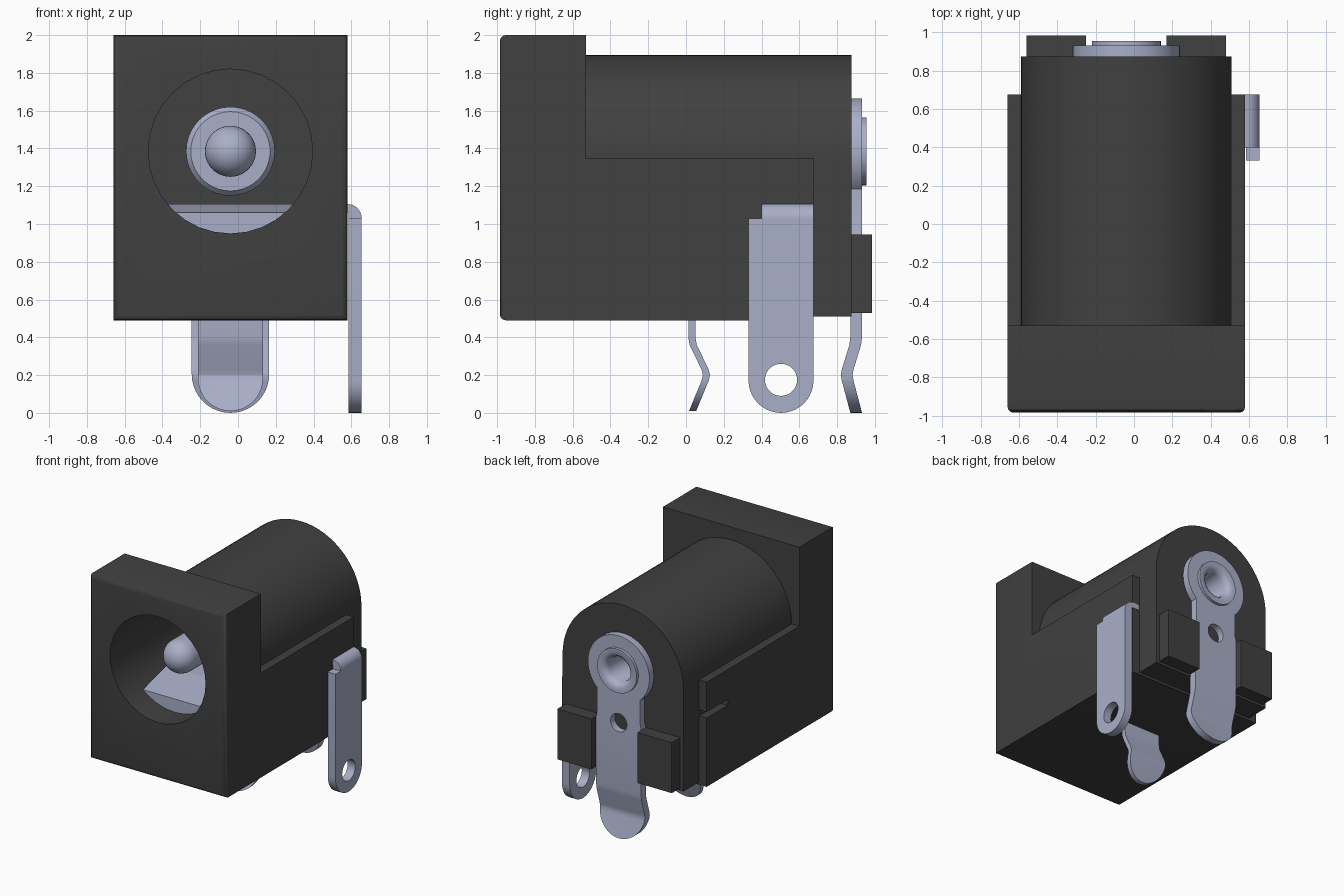
import bpy, bmesh
from math import sin, cos, pi, radians, sqrt

cube = bpy.data.objects.get("Cube")
if cube:
    bpy.data.objects.remove(cube, do_unlink=True)

CX = -0.04      # centre line of the housing
CZ = 1.385      # height of the socket axis


def material(name, rgb):
    m = bpy.data.materials.new(name)
    m.use_nodes = True
    m.diffuse_color = (*rgb, 1)
    m.node_tree.nodes["Principled BSDF"].inputs["Base Color"].default_value = (*rgb, 1)
    return m


PLASTIC = material("dark plastic", (0.052, 0.052, 0.052))
METAL = material("blue grey metal", (0.40, 0.43, 0.58))


def arc(ca, cb, r, start, end, n=16):
    angles = [radians(start + (end - start) * i / n) for i in range(n + 1)]
    return [(ca + r * cos(t), cb + r * sin(t)) for t in angles]


def circle(ca, cb, r, n=32):
    return arc(ca, cb, r, 0, 360, n)[:-1]


def finish(name, bm, mat):
    bmesh.ops.recalc_face_normals(bm, faces=bm.faces)
    mesh = bpy.data.meshes.new(name)
    bm.to_mesh(mesh)
    bm.free()
    mesh.materials.append(mat)
    ob = bpy.data.objects.new(name, mesh)
    bpy.context.collection.objects.link(ob)
    return ob


def prism(name, pts, axis, lo, hi, mat):
    """Extrude an outline: (y, z) along x, or (x, z) along y."""
    place = {"x": lambda a, b, t: (t, a, b), "y": lambda a, b, t: (a, t, b)}[axis]
    bm = bmesh.new()
    low = [bm.verts.new(place(a, b, lo)) for a, b in pts]
    high = [bm.verts.new(place(a, b, hi)) for a, b in pts]
    bm.faces.new(low)
    bm.faces.new(high)
    for i in range(len(pts)):
        j = (i + 1) % len(pts)
        bm.faces.new((low[i], low[j], high[j], high[i]))
    return finish(name, bm, mat)


def rect(a0, a1, b0, b1):
    return [(a0, b0), (a1, b0), (a1, b1), (a0, b1)]


def activate(ob):
    bpy.ops.object.select_all(action="DESELECT")
    ob.select_set(True)
    bpy.context.view_layer.objects.active = ob


def combine(ob, other, operation):
    mod = ob.modifiers.new("boolean", "BOOLEAN")
    mod.operation, mod.object, mod.solver = operation, other, "EXACT"
    activate(ob)
    bpy.ops.object.modifier_apply(modifier=mod.name)
    bpy.data.objects.remove(other, do_unlink=True)


def smooth(ob, angle=30):
    activate(ob)
    bpy.ops.object.shade_smooth_by_angle(angle=radians(angle))


def bend(ob, path):
    """Shift a flat strip in y along a path of (z, offset) points."""
    bm = bmesh.new()
    bm.from_mesh(ob.data)
    for z, _ in path:
        bmesh.ops.bisect_plane(bm, geom=bm.verts[:] + bm.edges[:] + bm.faces[:],
                               plane_co=(0, 0, z), plane_no=(0, 0, 1))
    for v in bm.verts:
        for (z0, d0), (z1, d1) in zip(path, path[1:]):
            if z0 <= v.co.z <= z1:
                v.co.y += d0 + (d1 - d0) * (v.co.z - z0) / (z1 - z0)
                break
    bm.to_mesh(ob.data)
    bm.free()


# Housing: front block and lower body, with softened front edges
side = [(-0.985, 0.49), (0.675, 0.49), (0.675, 1.35),
        (-0.53, 1.35), (-0.53, 2.0), (-0.985, 2.0)]
housing = prism("housing", side, "x", CX - 0.62, CX + 0.62, PLASTIC)
bm = bmesh.new()
bm.from_mesh(housing.data)
front = [e for e in bm.edges if all(v.co.y < -0.98 for v in e.verts)]
bmesh.ops.bevel(bm, geom=front, offset=0.03, segments=3, profile=0.5, affect="EDGES")
bm.to_mesh(housing.data)
bm.free()

# Arched barrel behind the front block
arch = [(CX - 0.55, 0.51), (CX + 0.55, 0.51)] + arc(CX, 1.345, 0.55, 0, 180, 32)
combine(housing, prism("barrel", arch, "y", -0.7, 0.875, PLASTIC), "UNION")

# Socket bore, pin seat and side slots
combine(housing, prism("bore", circle(CX, CZ, 0.435), "y", -1.2, 0.72, PLASTIC), "DIFFERENCE")
combine(housing, prism("seat", circle(CX, CZ, 0.17), "y", 0.6, 1.0, PLASTIC), "DIFFERENCE")
for s in (-1, 1):
    x0, x1 = sorted((CX + s * 0.552, CX + s * 0.7))
    combine(housing, prism("slot", rect(0.4, 0.8, 1.055, 1.105), "x", x0, x1, PLASTIC),
            "DIFFERENCE")
smooth(housing)

# Rear guide blocks either side of the back terminal
for s, label in ((-1, "right"), (1, "left")):
    x0, x1 = sorted((CX + s * 0.21, CX + s * 0.52))
    prism(label + "_guide_block", rect(x0, x1, 0.53, 0.945), "y", 0.86, 0.985, PLASTIC)

# Centre pin with domed tip, collar and hollow rivet end, spun round the socket axis
profile = [(-0.68 - 0.135 * cos(i * pi / 20), 0.135 * sin(i * pi / 20)) for i in range(11)]
profile += [(0.62, 0.135), (0.62, 0.21), (0.65, 0.235), (0.73, 0.235), (0.73, 0.165),
            (0.93, 0.165), (0.93, 0.18), (0.955, 0.18), (0.955, 0.14),
            (0.94, 0.115), (0.91, 0.1), (0.6, 0.1), (0.6, 0)]
bm = bmesh.new()
verts = [bm.verts.new((CX + r, y, CZ)) for y, r in profile]
edges = [bm.edges.new(pair) for pair in zip(verts, verts[1:])]
bmesh.ops.spin(bm, geom=verts + edges, cent=(CX, 0, CZ), axis=(0, 1, 0),
               angle=2 * pi, steps=40)
bmesh.ops.remove_doubles(bm, verts=bm.verts, dist=0.0005)
smooth(finish("centre_pin", bm, METAL), 35)

# Back terminal: round head, neck, kinked solder tail
w, head = 0.205, 0.28
drop = sqrt(head ** 2 - 0.195 ** 2)
a = 45.8
outline = arc(CX, CZ, head, -a, 180 + a, 36)
outline += [(CX - 0.195, 0.99), (CX - w, 0.95)] + arc(CX, w, w, 180, 360, 20)
outline += [(CX + w, 0.95), (CX + 0.195, 0.99)]
back = prism("back_terminal", outline, "y", 0.87, 0.932, METAL)
combine(back, prism("rivet_hole", circle(CX, CZ, 0.15), "y", 0.8, 1.0, METAL), "DIFFERENCE")
combine(back, prism("neck_hole", circle(CX, 0.95, 0.075), "y", 0.8, 1.0, METAL), "DIFFERENCE")
bend(back, [(-0.1, 0.03), (0.0, 0.0), (0.17, -0.045), (0.2, -0.05), (0.23, -0.045),
            (0.36, -0.005), (0.4, 0.0), (2.0, 0.0)])
smooth(back, 25)

# Spring terminal tail under the body
w = 0.172
outline = [(CX + w, 0.6), (CX - w, 0.6)] + arc(CX, w + 0.01, w, 180, 360, 20)
tail = prism("spring_terminal", outline, "y", 0.012, 0.05, METAL)
bend(tail, [(0.0, 0.0), (0.17, 0.07), (0.2, 0.077), (0.23, 0.07),
            (0.36, 0.007), (0.4, 0.0), (1.0, 0.0)])
smooth(tail, 25)

# Spring contact lying along the floor of the bore
contact = [(-0.765, 0.8), (-0.72, 0.8), (-0.72, 1.02), (0.05, 1.06),
           (0.05, 1.105), (-0.4, 1.105), (-0.765, 1.06)]
prism("spring_contact", contact, "x", CX - 0.37, CX + 0.37, METAL)

# Side terminal: blade with a rounded, pierced foot and a tab folded into the slot
mid, r = 0.503, 0.172
blade = [(mid + r, 1.03), (mid - r, 1.03)] + arc(mid, r, r, 180, 360, 20)
side_terminal = prism("side_terminal", blade, "x", 0.585, 0.655, METAL)
combine(side_terminal, prism("foot_hole", circle(mid, 0.175, 0.085), "x", 0.5, 0.8, METAL),
        "DIFFERENCE")
smooth(side_terminal)
fold = [(0.515, 1.06), (0.585, 1.06), (0.585, 1.0), (0.655, 1.0)]
fold += arc(0.58, 1.03, 0.075, 0, 90, 8) + [(0.515, 1.105)]
smooth(prism("side_terminal_tab", fold, "y", 0.4, mid + r, METAL))
